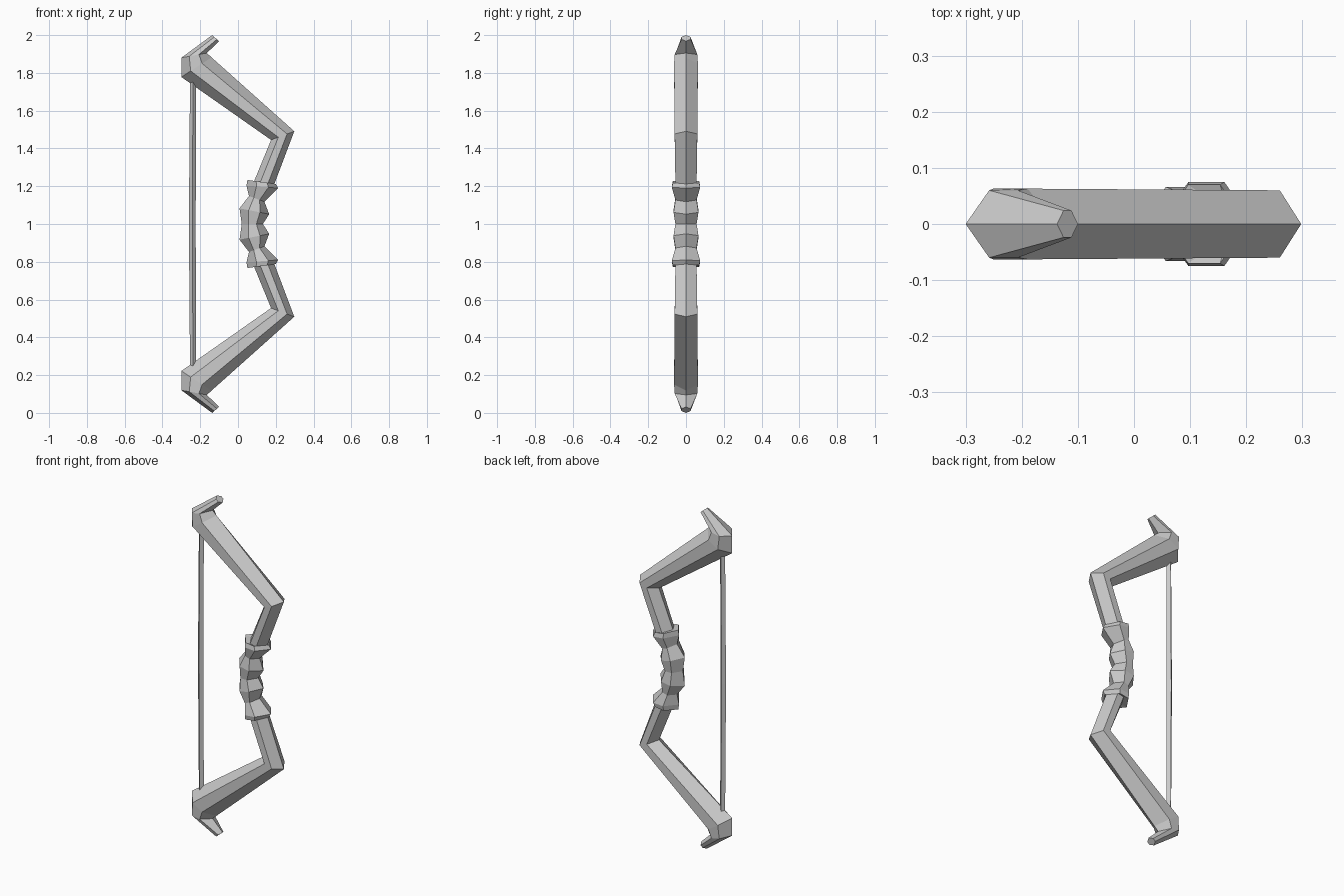
import bpy
import bmesh

if "Cube" in bpy.data.objects:
    bpy.data.objects.remove(bpy.data.objects["Cube"])


def make_half_loft(name, rings, section):
    """Skin closed sections from the middle to the tip, then mirror about z = 1.
    Each ring is (inner x, inner z, outer x, outer z, half depth), z from mid-height."""
    bm = bmesh.new()
    loops = []
    for ax, az, bx, bz, d in rings:
        loops.append([bm.verts.new((ax + (bx - ax) * t, d * s, az + (bz - az) * t))
                      for t, s in section])
    n = len(section)
    for lo, hi in zip(loops, loops[1:]):
        for i in range(n):
            j = (i + 1) % n
            bm.faces.new((lo[i], lo[j], hi[j], hi[i]))
    bm.faces.new(loops[-1])
    bmesh.ops.recalc_face_normals(bm, faces=bm.faces)
    mesh = bpy.data.meshes.new(name)
    bm.to_mesh(mesh)
    bm.free()
    obj = bpy.data.objects.new(name, mesh)
    obj.location.z = 1.0
    bpy.context.collection.objects.link(obj)
    mod = obj.modifiers.new("mirror_halves", 'MIRROR')
    mod.use_axis = (False, False, True)
    mod.merge_threshold = 0.0005
    return obj


HEXAGON = [(0, 0), (0.31, -1), (0.69, -1), (1, 0), (0.69, 1), (0.31, 1)]
DIAMOND = [(0, 0), (0.5, -1), (1, 0), (0.5, 1)]

# Bow body: grip, collar, limb and hooked tip
make_half_loft("bow_body", [
    (0.020, 0.000, 0.132, 0.000, 0.056),   # grip middle
    (0.008, 0.083, 0.165, 0.052, 0.066),   # grip swell
    (0.058, 0.148, 0.140, 0.118, 0.056),   # grip waist
    (0.045, 0.203, 0.213, 0.190, 0.075),   # collar, wide edge
    (0.050, 0.233, 0.200, 0.212, 0.070),   # collar, outer edge
    (0.085, 0.226, 0.190, 0.205, 0.056),   # limb root
    (0.175, 0.445, 0.298, 0.491, 0.060),   # limb elbow
    (-0.300, 0.778, -0.140, 0.882, 0.063), # limb end
    (-0.300, 0.880, -0.165, 0.905, 0.060), # hook base
    (-0.137, 1.000, -0.100, 0.968, 0.024), # hook tip
], HEXAGON)

# Bowstring, with its ends sunk into the limbs
make_half_loft("bowstring", [
    (-0.260, 0.000, -0.224, 0.000, 0.016),
    (-0.254, 0.770, -0.222, 0.770, 0.016),
], DIAMOND)
